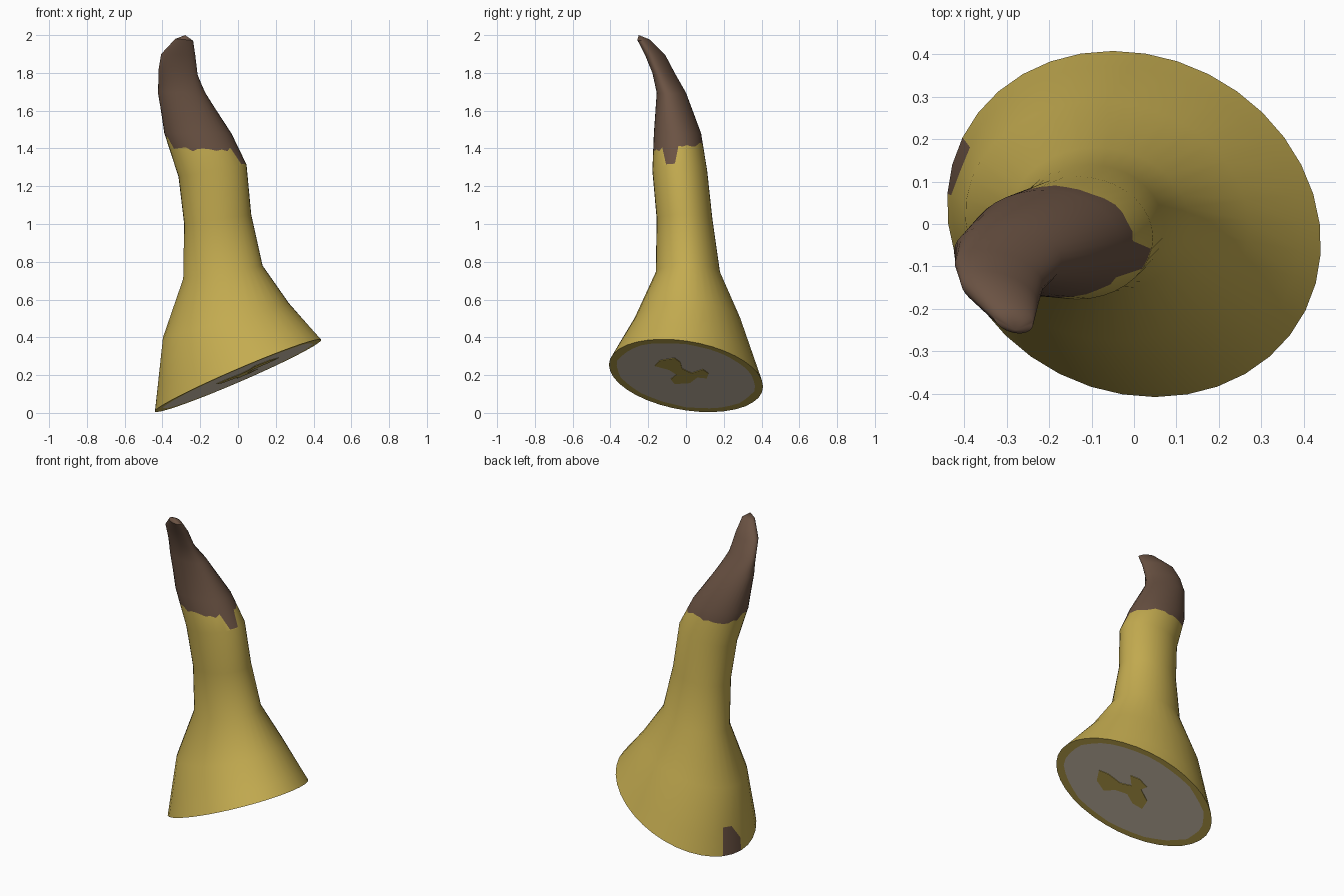
import bpy, bmesh, math, random
from mathutils import Vector

if "Cube" in bpy.data.objects:
    bpy.data.objects.remove(bpy.data.objects["Cube"])

random.seed(4)
N = 36

def material(name, rgb):
    m = bpy.data.materials.new(name)
    m.diffuse_color = (*rgb, 1)
    m.use_nodes = True
    m.node_tree.nodes["Principled BSDF"].inputs["Base Color"].default_value = m.diffuse_color
    return m

skin = material("ochre yellow", (0.55, 0.41, 0.08))
brown = material("dark brown", (0.145, 0.085, 0.056))
flesh = material("pale flesh", (0.66, 0.57, 0.44))

def base_z(x, y):
    return 0.197 + 0.42 * x - 0.09 * y

# Cross-sections: left x, left z, right x, right z, y min, y max, shear
rings = [
    (-0.438, 0.01, 0.438, 0.39, -0.408, 0.408, 0.05),
    (-0.397, 0.40, 0.27, 0.58, -0.275, 0.29, 0.02),
    (-0.29, 0.71, 0.13, 0.78, -0.16, 0.18, 0.01),
    (-0.285, 1.00, 0.07, 1.05, -0.155, 0.14, 0.0),
    (-0.315, 1.25, 0.045, 1.315, -0.178, 0.112, 0.0),
    (-0.39, 1.48, -0.035, 1.48, -0.17, 0.08, 0.0),
    (-0.423, 1.70, -0.172, 1.69, -0.155, 0.0, 0.02),
    (-0.412, 1.81, -0.224, 1.79, -0.178, -0.06, 0.045),
    (-0.398, 1.90, -0.235, 1.89, -0.217, -0.11, 0.04),
    (-0.33, 1.98, -0.24, 1.97, -0.258, -0.19, 0.015),
]

def ring_points(r, i):
    lx, lz, rx, rz, y0, y1, sh = r
    pts = []
    for k in range(N):
        c, s = math.cos(2 * math.pi * k / N), math.sin(2 * math.pi * k / N)
        x = (lx + rx) / 2 + (rx - lx) / 2 * c - sh * s
        y = (y0 + y1) / 2 + (y1 - y0) / 2 * s
        z = base_z(x, y) if i == 0 else (lz + rz) / 2 + (rz - lz) / 2 * c
        pts.append(Vector((x, y, z)))
    return pts

rows = [ring_points(r, i) for i, r in enumerate(rings)]

# Ragged colour border between skin and tip
def border_height(k):
    a = 360 * k / N
    z = 1.42
    if 165 < a < 205:
        z = 1.465
    elif 205 <= a < 328:
        z = 1.395
    elif 328 <= a < 352:
        z = 1.305
    return z + random.uniform(-0.012, 0.012)

border = []
for k in range(N):
    a, b = rows[4][k], rows[5][k]
    t = (border_height(k) - a.z) / (b.z - a.z)
    border.append(a.lerp(b, min(0.95, max(0.03, t))))
# Patch row: taller where the brown patch sits
patch_top = {15: 0.42, 16: 0.42, 17: 0.2}
patch_row = [a.lerp(b, patch_top.get(k, 0.3)) for k, (a, b) in enumerate(zip(rows[0], rows[1]))]
rows.insert(5, border)
rows.insert(1, patch_row)

# Body: skin, brown tip, brown patch at the low edge, cut underside
bm = bmesh.new()
loops = [[bm.verts.new(p) for p in row] for row in rows]
for i in range(len(loops) - 1):
    for k in range(N):
        j = (k + 1) % N
        f = bm.faces.new((loops[i][k], loops[i][j], loops[i + 1][j], loops[i + 1][k]))
        f.material_index = 1 if i >= 6 or (i == 0 and k in (15, 16)) else 0
tip = bm.verts.new((-0.28, -0.25, 2.0))
for k in range(N):
    f = bm.faces.new((loops[-1][k], loops[-1][(k + 1) % N], tip))
    f.material_index = 1

inner = []
for p in rows[0]:
    q = p * random.uniform(0.885, 0.91)
    q.z = base_z(q.x, q.y)
    inner.append(bm.verts.new(q))
for k in range(N):
    j = (k + 1) % N
    bm.faces.new((loops[0][j], loops[0][k], inner[k], inner[j]))
f = bm.faces.new(list(reversed(inner)))
f.material_index = 2

def finish(bm, name, mats):
    bmesh.ops.recalc_face_normals(bm, faces=bm.faces)
    me = bpy.data.meshes.new(name)
    bm.to_mesh(me)
    bm.free()
    for m in mats:
        me.materials.append(m)
    ob = bpy.data.objects.new(name, me)
    bpy.context.collection.objects.link(ob)
    return ob

body = finish(bm, "stalk_body", (skin, brown, flesh))
bpy.context.view_layer.objects.active = body
body.select_set(True)
bpy.ops.object.shade_smooth_by_angle(angle=math.radians(40))

# Core mark on the cut underside, given as (y, z) on the slanted plane
mark = [(-0.165, 0.25), (-0.14, 0.278), (-0.06, 0.292), (-0.03, 0.27), (-0.02, 0.235),
        (0.03, 0.212), (0.09, 0.232), (0.12, 0.21), (0.11, 0.185), (0.06, 0.19),
        (0.02, 0.16), (-0.06, 0.155), (-0.08, 0.18), (-0.05, 0.205), (-0.09, 0.23)]
bm = bmesh.new()
down = Vector((0.42, -0.09, -1)).normalized()
pts = [Vector(((z - 0.197 + 0.09 * y) / 0.42, y, z)) for y, z in mark]
low = bm.faces.new([bm.verts.new(p + down * 0.003) for p in pts])
res = bmesh.ops.extrude_face_region(bm, geom=[low], use_keep_orig=True)
for v in res["geom"]:
    if isinstance(v, bmesh.types.BMVert):
        v.co -= down * 0.004
finish(bm, "core_mark", (skin,))
